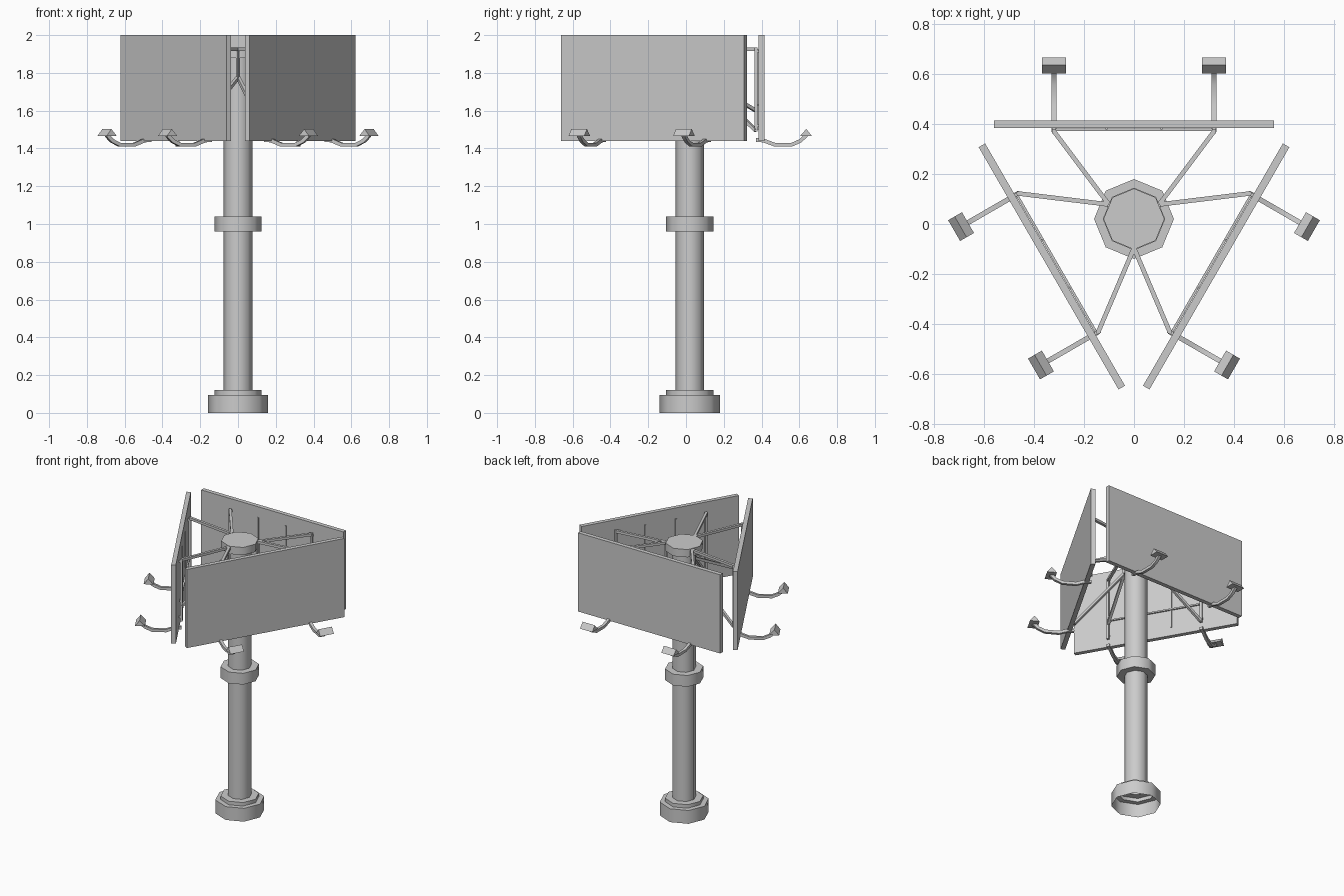
import bpy, bmesh, math
from mathutils import Matrix, Vector

if "Cube" in bpy.data.objects:
    bpy.data.objects.remove(bpy.data.objects["Cube"], do_unlink=True)

# Single painted steel material
steel = bpy.data.materials.new("grey_steel")
steel.use_nodes = True
GREY = (0.6, 0.6, 0.6, 1)
steel.diffuse_color = GREY
steel.node_tree.nodes["Principled BSDF"].inputs["Base Color"].default_value = GREY

CENTRE = Matrix.Translation((0, 0.02, 0))


def finish(name, bm, matrix):
    bmesh.ops.recalc_face_normals(bm, faces=bm.faces)
    mesh = bpy.data.meshes.new(name)
    bm.to_mesh(mesh)
    bm.free()
    mesh.materials.append(steel)
    obj = bpy.data.objects.new(name, mesh)
    obj.matrix_world = matrix
    bpy.context.collection.objects.link(obj)
    bpy.ops.object.select_all(action='DESELECT')
    obj.select_set(True)
    bpy.context.view_layer.objects.active = obj
    bpy.ops.object.shade_smooth_by_angle(angle=math.radians(50))
    return obj


def lathe(name, profile, sides=8):
    """Revolve (radius, height) points; profile ends on the axis close the shape."""
    bm = bmesh.new()
    verts = [bm.verts.new((r, 0, z)) for r, z in profile]
    edges = [bm.edges.new(pair) for pair in zip(verts, verts[1:])]
    bmesh.ops.spin(bm, geom=verts + edges, cent=(0, 0, 0), axis=(0, 0, 1),
                   angle=math.tau, steps=sides)
    bmesh.ops.remove_doubles(bm, verts=bm.verts, dist=0.0005)
    return finish(name, bm, CENTRE)


def box(name, size, centre, matrix):
    bm = bmesh.new()
    bmesh.ops.create_cube(bm, size=1, matrix=Matrix.Translation(centre) @ Matrix.Diagonal((*size, 1)))
    return finish(name, bm, matrix)


def strut(name, a, b, width, matrix):
    """Square bar from a to b."""
    a, b = Vector(a), Vector(b)
    turn = (b - a).to_track_quat('Z', 'Y').to_matrix().to_4x4()
    bm = bmesh.new()
    bmesh.ops.create_cube(bm, size=1, matrix=Matrix.Translation((a + b) / 2) @ turn
                          @ Matrix.Diagonal((width, width, (b - a).length, 1)))
    return finish(name, bm, matrix)


def lamp_arm(name, x, path, width, matrix):
    """Sweep a square section along a bent path in the yz plane."""
    pts = [Vector((x, y, z)) for y, z in path]
    bm = bmesh.new()
    rings = []
    for i, p in enumerate(pts):
        along = (pts[min(i + 1, len(pts) - 1)] - pts[max(i - 1, 0)]).normalized()
        across = Vector((width / 2, 0, 0))
        up = across.normalized().cross(along) * width / 2
        rings.append([bm.verts.new(p + across * s + up * t)
                      for s, t in ((1, 1), (-1, 1), (-1, -1), (1, -1))])
    for r, q in zip(rings, rings[1:]):
        for k in range(4):
            n = (k + 1) % 4
            bm.faces.new((r[k], r[n], q[n], q[k]))
    bm.faces.new(rings[0])
    bm.faces.new(rings[-1])
    return finish(name, bm, matrix)


def lamp_head(name, x, matrix):
    """Ridge-roofed floodlight."""
    bm = bmesh.new()
    ends = [[bm.verts.new((x + s * 0.048, y, z))
             for y, z in ((0.583, 1.465), (0.647, 1.465), (0.617, 1.503))] for s in (-1, 1)]
    for e in ends:
        bm.faces.new(e)
    for k in range(3):
        n = (k + 1) % 3
        bm.faces.new((ends[0][k], ends[0][n], ends[1][n], ends[1][k]))
    return finish(name, bm, matrix)


# Pole with stepped, hollow foot, collar and top cap
lathe("pole_and_base", [(0.16, 0), (0.16, 0.095), (0.125, 0.095), (0.125, 0.12),
                        (0.076, 0.12), (0.076, 1.9)])
lathe("pole_collar", [(0.076, 0.96), (0.125, 0.96), (0.125, 1.04), (0.076, 1.04)])
lathe("pole_cap", [(0, 1.88), (0.122, 1.88), (0.122, 1.935), (0, 1.935)])

ARM_PATH = [(0.35, 1.445), (0.39, 1.442), (0.45, 1.42), (0.54, 1.42),
            (0.585, 1.44), (0.617, 1.47)]
TOP = 1.925

# Three boards round the pole, each with its frame and two lamps
for i, side in enumerate(("back", "right", "left")):
    m = CENTRE @ Matrix.Rotation(math.radians(120 * i), 4, 'Z')
    box(side + "_board", (1.12, 0.03, 0.56), (0, 0.38, 1.72), m)
    strut(side + "_rail", (-0.32, 0.358, 1.63), (0.32, 0.358, 1.63), 0.01, m)
    for s in (-1, 1):
        tag = side + ("_a" if s < 0 else "_b")
        x = s * 0.32
        hub = Vector((s * 0.102, 0.06, TOP))
        low = hub - Vector((0, 0, 0.15))
        foot = 1.6 if s < 0 else 1.495
        strut(tag + "_top_arm", hub, (x, 0.35, TOP), 0.018, m)
        strut(tag + "_hub_bracket", low, hub, 0.016, m)
        strut(tag + "_brace", low, (x, 0.35, foot), 0.018, m)
        strut(tag + "_post", (x, 0.35, 1.49), (x, 0.35, TOP + 0.009), 0.016, m)
        for z in (1.52, TOP - 0.01):
            strut(tag + "_post_mount", (x, 0.35, z), (x, 0.37, z), 0.014, m)
        strut(tag + "_board_rib", (s * 0.11, 0.362, 1.5), (s * 0.11, 0.362, TOP), 0.008, m)
        lamp_arm(tag + "_lamp_arm", x, ARM_PATH, 0.02, m)
        lamp_head(tag + "_lamp_head", x, m)
